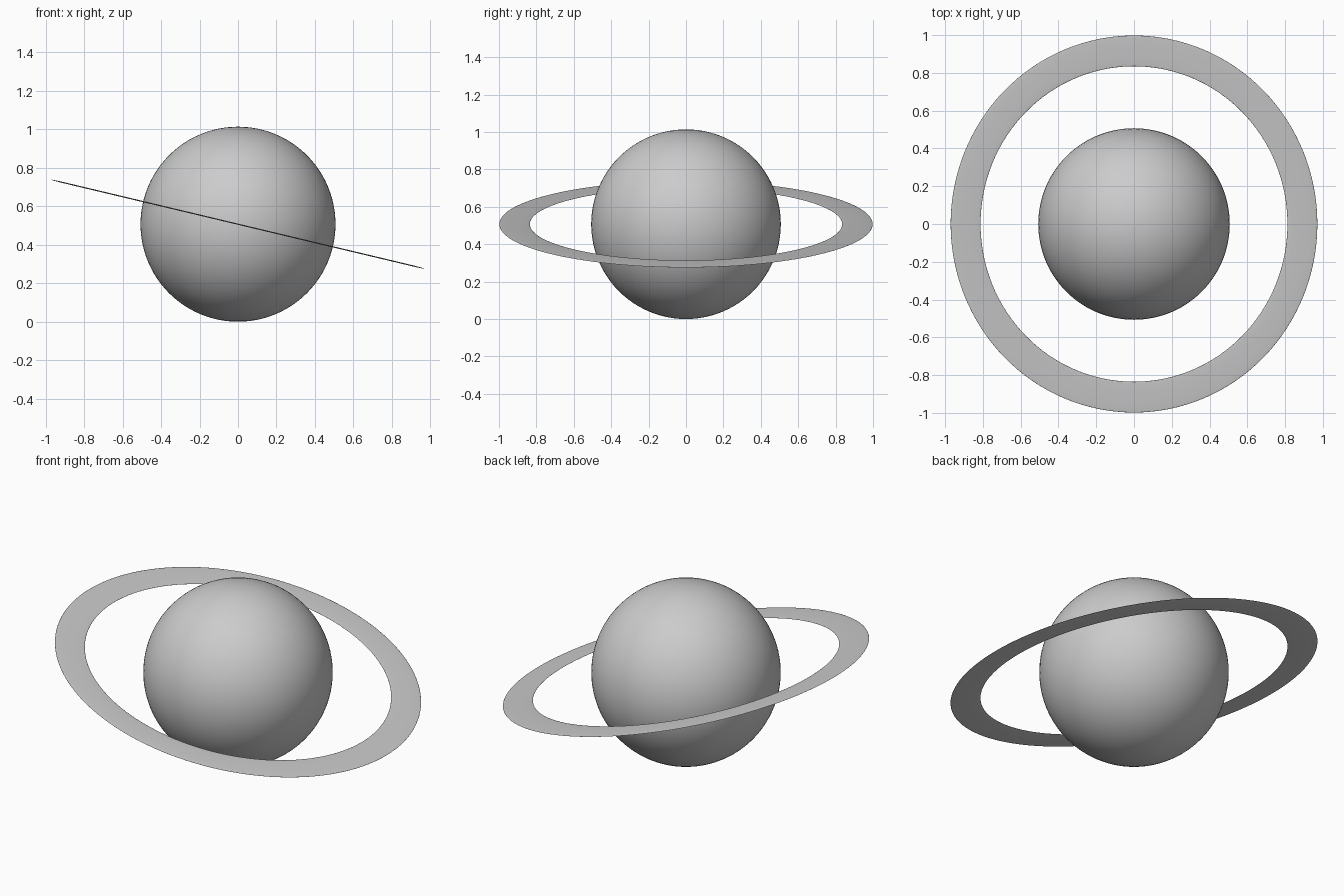
import bpy
import math

cube = bpy.data.objects.get("Cube")
if cube:
    bpy.data.objects.remove(cube, do_unlink=True)

GREY = (0.6, 0.6, 0.6, 1.0)
RADIUS = 0.507
RING_OUTER, RING_INNER = 0.998, 0.835
RING_THICKNESS = 0.006
TILT = math.radians(13.4)

# Single grey material
grey = bpy.data.materials.new("plain grey")
grey.use_nodes = True
grey.diffuse_color = GREY
bsdf = grey.node_tree.nodes["Principled BSDF"]
bsdf.inputs["Base Color"].default_value = GREY
bsdf.inputs["Roughness"].default_value = 0.6


def finish(name):
    """Name, colour and smooth the newly added part."""
    part = bpy.context.object
    part.name = name
    part.data.materials.append(grey)
    bpy.ops.object.shade_smooth()
    return part


# Planet body
bpy.ops.mesh.primitive_uv_sphere_add(
    segments=96, ring_count=48, radius=RADIUS, location=(0, 0, RADIUS))
finish("planet")

# Flattened ring, tilted down towards +x
tube = (RING_OUTER - RING_INNER) / 2
bpy.ops.mesh.primitive_torus_add(
    major_segments=128, minor_segments=24,
    major_radius=RING_INNER + tube, minor_radius=tube,
    location=(0, 0, RADIUS), rotation=(0, TILT, 0))
ring = finish("ring")
ring.scale.z = RING_THICKNESS / (2 * tube)
